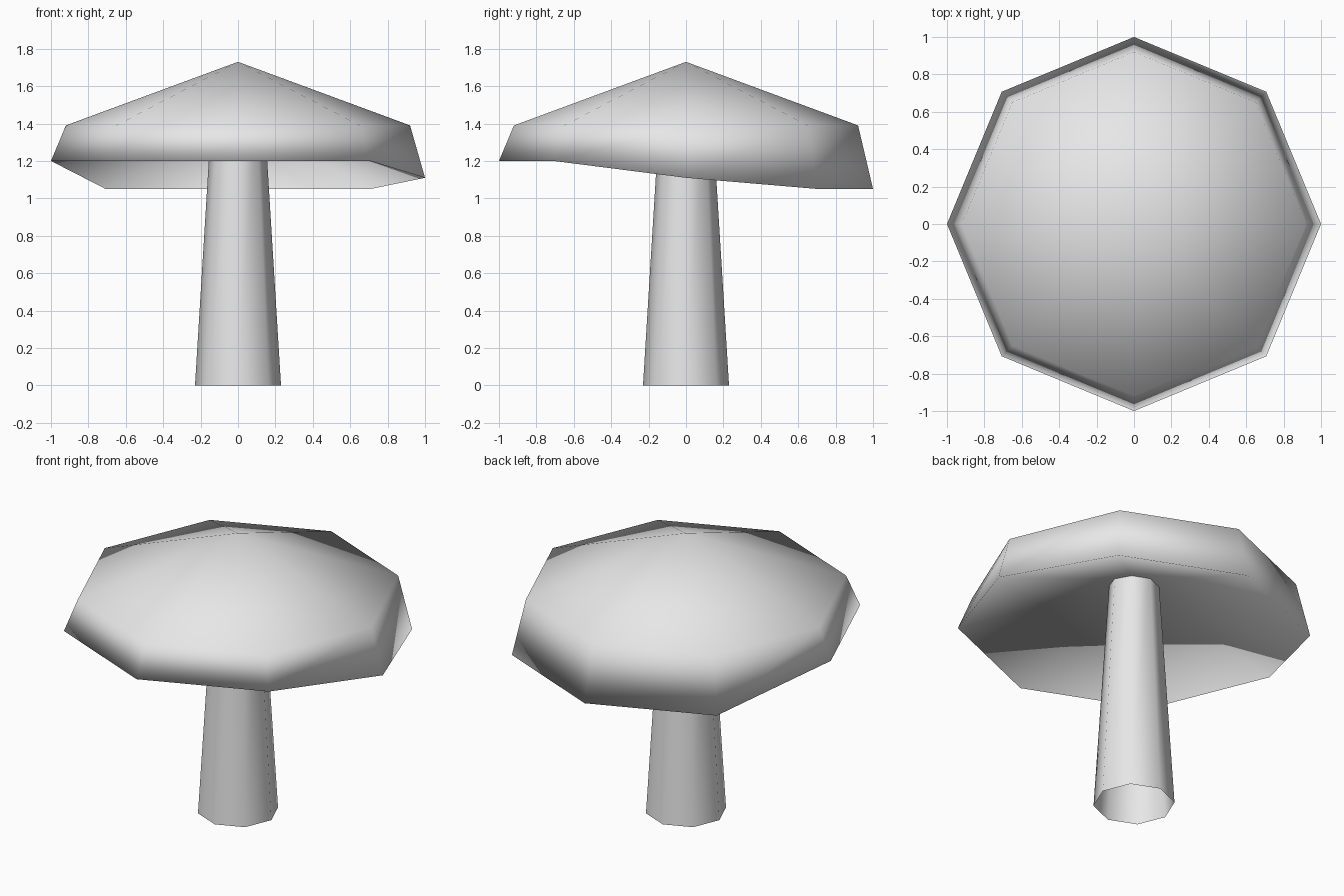
import bpy, bmesh
from math import cos, sin, pi

cube = bpy.data.objects.get("Cube")
if cube:
    bpy.data.objects.remove(cube, do_unlink=True)

SIDES = 8

grey = bpy.data.materials.new("light grey")
grey.use_nodes = True
grey.diffuse_color = (0.8, 0.8, 0.8, 1)
grey.node_tree.nodes["Principled BSDF"].inputs["Base Color"].default_value = (0.8, 0.8, 0.8, 1)


def ring(bm, radius, heights):
    return [bm.verts.new((radius * cos(2 * pi * i / SIDES), radius * sin(2 * pi * i / SIDES), z))
            for i, z in enumerate(heights)]


def bridge(bm, lower, upper):
    for i in range(SIDES):
        j = (i + 1) % SIDES
        bm.faces.new((lower[i], lower[j], upper[j], upper[i]))


def fan(bm, loop, z):
    tip = bm.verts.new((0, 0, z))
    for i in range(SIDES):
        bm.faces.new((loop[i], loop[(i + 1) % SIDES], tip))


def finish(bm, name, closed):
    if closed:
        bmesh.ops.recalc_face_normals(bm, faces=bm.faces)
    for face in bm.faces:
        face.smooth = True
    mesh = bpy.data.meshes.new(name)
    bm.to_mesh(mesh)
    bm.free()
    mesh.materials.append(grey)
    bpy.context.collection.objects.link(bpy.data.objects.new(name, mesh))


# Cap: cone top, steep wall with an uneven rim that droops at the back, hollowed underside
cap = bmesh.new()
rim = ring(cap, 1.0, [1.11, 1.05, 1.05, 1.05, 1.2, 1.2, 1.2, 1.2])
shoulder = ring(cap, 0.92, [1.39] * SIDES)
bridge(cap, rim, shoulder)
fan(cap, shoulder, 1.73)
fan(cap, rim, 1.47)
finish(cap, "cap", True)

# Stem: tapered tube, open at the bottom, its top buried in the cap
stem = bmesh.new()
bridge(stem, ring(stem, 0.23, [0] * SIDES), ring(stem, 0.139, [1.48] * SIDES))
finish(stem, "stem", False)
